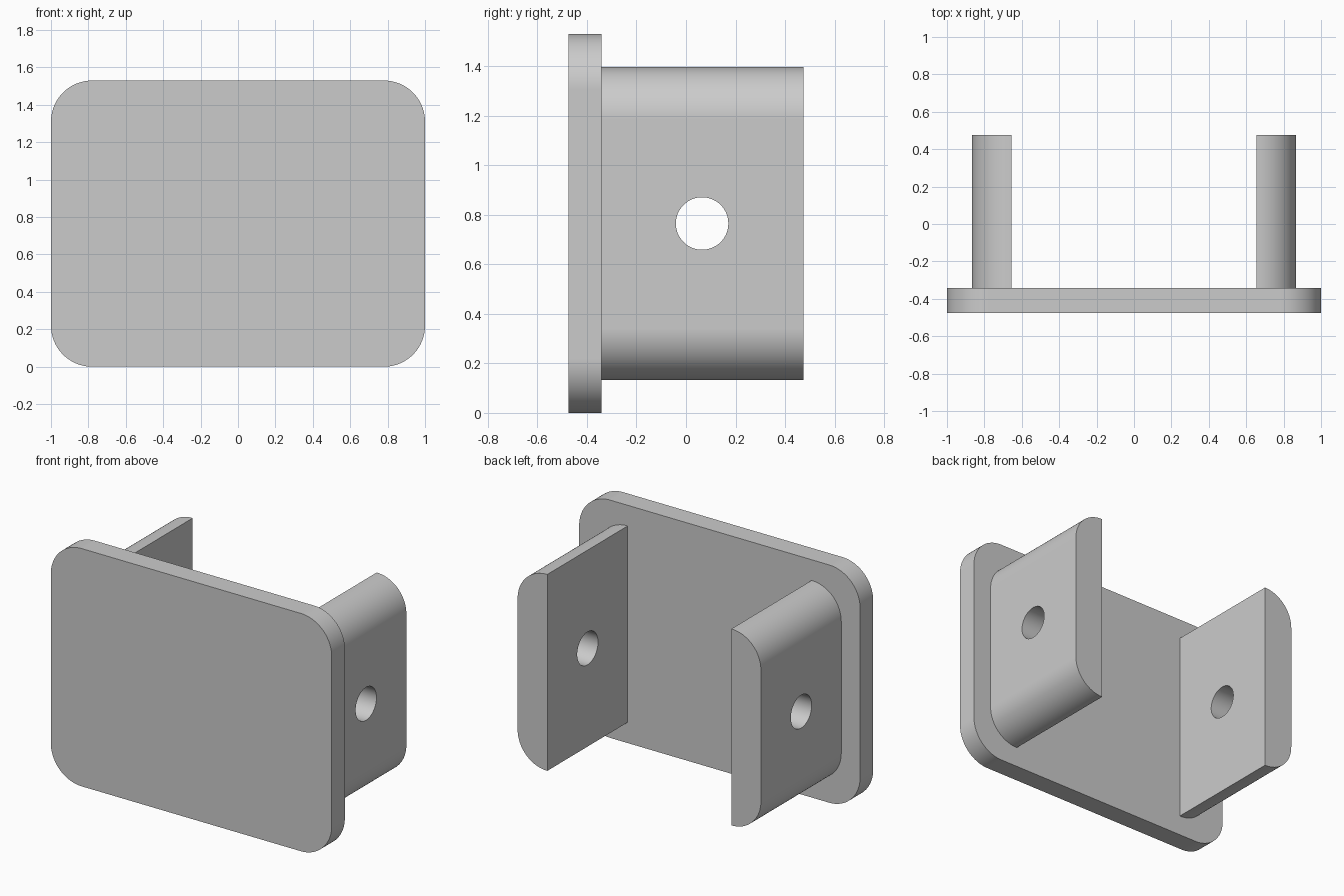
import bpy
import bmesh
from math import cos, sin, pi, radians

cube = bpy.data.objects.get("Cube")
if cube:
    bpy.data.objects.remove(cube, do_unlink=True)

HEIGHT = 1.53
MID_Z = HEIGHT / 2
BACK, PLATE_BACK, FRONT = 0.475, -0.342, -0.475
STEPS = 20

grey = bpy.data.materials.new("light grey")
grey.use_nodes = True
colour = (0.6, 0.6, 0.6, 1)
grey.diffuse_color = colour
grey.node_tree.nodes["Principled BSDF"].inputs["Base Color"].default_value = colour


def arc(cx, cz, radius, start):
    """Quarter circle in the x-z plane, counter-clockwise from start."""
    angles = [start + pi / 2 * i / STEPS for i in range(STEPS + 1)]
    return [(cx + radius * cos(a), cz + radius * sin(a)) for a in angles]


def extrude_profile(name, points, y0, y1):
    """Solid made by sweeping an x-z outline along y."""
    bm = bmesh.new()
    face = bm.faces.new([bm.verts.new((x, y0, z)) for x, z in points])
    swept = bmesh.ops.extrude_face_region(bm, geom=[face])["geom"]
    verts = [v for v in swept if isinstance(v, bmesh.types.BMVert)]
    bmesh.ops.translate(bm, verts=verts, vec=(0, y1 - y0, 0))
    bmesh.ops.recalc_face_normals(bm, faces=bm.faces)
    mesh = bpy.data.meshes.new(name)
    bm.to_mesh(mesh)
    bm.free()
    mesh.materials.append(grey)
    obj = bpy.data.objects.new(name, mesh)
    bpy.context.collection.objects.link(obj)
    return obj


def activate(obj):
    bpy.ops.object.select_all(action="DESELECT")
    obj.select_set(True)
    bpy.context.view_layer.objects.active = obj


def smooth(obj):
    """Smooth curved sides while keeping flats flat and corners sharp."""
    activate(obj)
    bpy.ops.object.shade_smooth_by_angle(angle=radians(30))
    mod = obj.modifiers.new("flat faces", "WEIGHTED_NORMAL")
    mod.keep_sharp = True


# Front plate with four rounded corners
r = 0.22
cx, top, low = 1 - r, HEIGHT - r, r
outline = (arc(cx, top, r, 0) + arc(-cx, top, r, pi / 2)
           + arc(-cx, low, r, pi) + arc(cx, low, r, 3 * pi / 2))
smooth(extrude_profile("front_plate", outline, FRONT, PLATE_BACK))

# Side lugs, rounded on the outer edges, each with a cross hole
INNER, OUTER, HALF = 0.655, 0.866, 0.632
r = OUTER - INNER - 0.002
cx = OUTER - r
for name, side in (("left_lug", 1), ("right_lug", -1)):
    half = ([(INNER, MID_Z - HALF)] + arc(cx, MID_Z - HALF + r, r, -pi / 2)
            + arc(cx, MID_Z + HALF - r, r, 0) + [(INNER, MID_Z + HALF)])
    lug = extrude_profile(name, [(side * x, z) for x, z in half], PLATE_BACK, BACK)

    bpy.ops.mesh.primitive_cylinder_add(
        vertices=64, radius=0.106, depth=0.6,
        location=(side * 0.76, 0.065, MID_Z), rotation=(0, pi / 2, 0))
    cutter = bpy.context.object
    cutter.name = "hole_cutter"
    cutter.hide_render = True
    cutter.data.materials.append(grey)

    mod = lug.modifiers.new("hole", "BOOLEAN")
    mod.operation = "DIFFERENCE"
    mod.solver = "EXACT"
    mod.object = cutter
    activate(lug)
    bpy.ops.object.modifier_apply(modifier=mod.name)
    bpy.data.objects.remove(cutter, do_unlink=True)
    smooth(lug)
